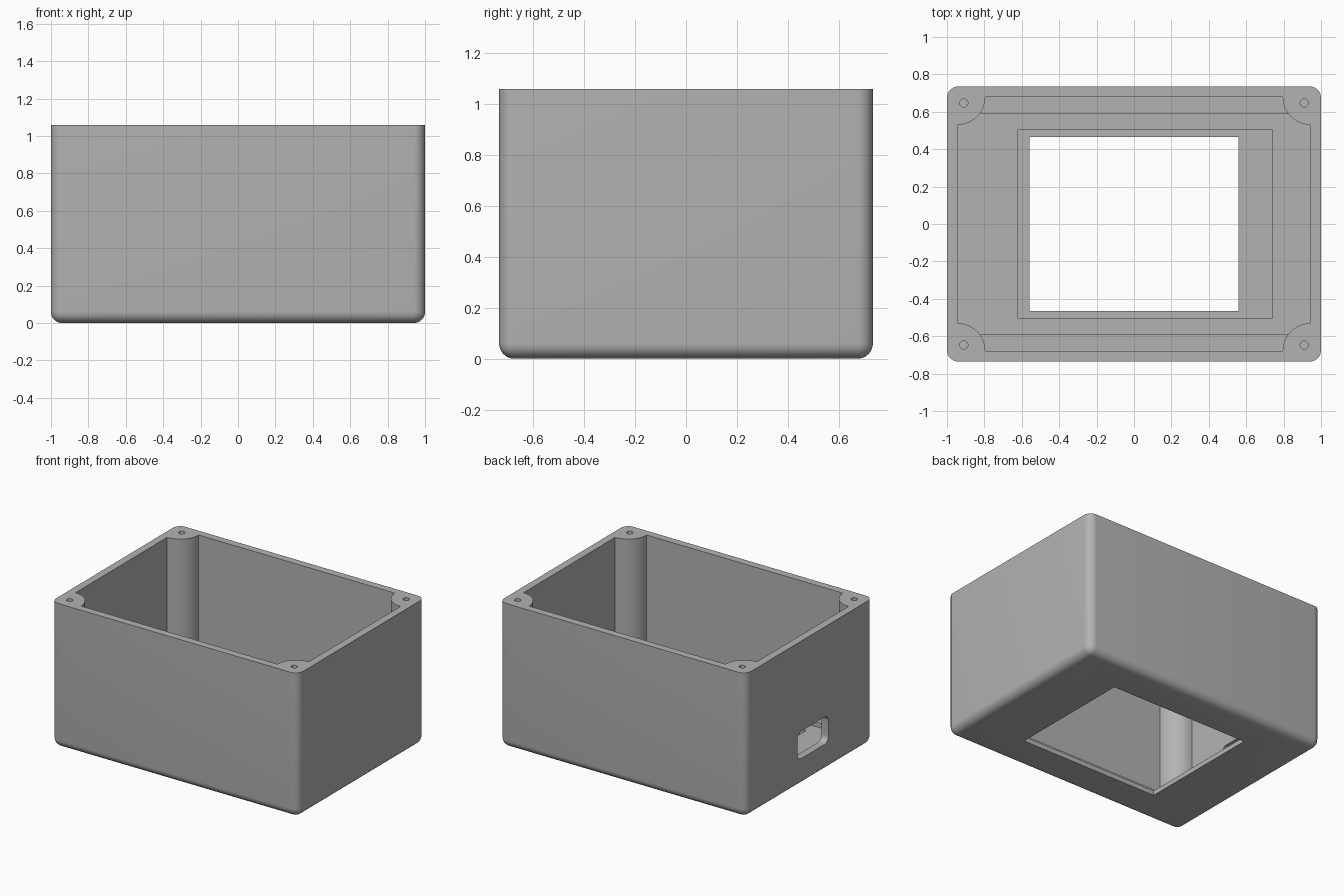
import bpy, bmesh, math

if "Cube" in bpy.data.objects:
    bpy.data.objects.remove(bpy.data.objects["Cube"])

HX, HY, H = 1.0, 0.735, 1.06      # outer half sizes and height
IX, IY = 0.945, 0.68              # inner half sizes
FLOOR, LIP, LEDGE = 0.075, 0.035, 0.11

grey = bpy.data.materials.new("plain grey")
grey.diffuse_color = (0.45, 0.45, 0.45, 1)
grey.use_nodes = True
grey.node_tree.nodes["Principled BSDF"].inputs["Base Color"].default_value = grey.diffuse_color


def make_object(name, bm):
    bmesh.ops.recalc_face_normals(bm, faces=bm.faces)
    mesh = bpy.data.meshes.new(name)
    bm.to_mesh(mesh)
    bm.free()
    mesh.materials.append(grey)
    ob = bpy.data.objects.new(name, mesh)
    bpy.context.collection.objects.link(ob)
    return ob


def box(name, x0, x1, y0, y1, z0, z1, radius=0, pick=None):
    """Box with the edges chosen by pick rounded."""
    bm = bmesh.new()
    bmesh.ops.create_cube(bm, size=1)
    for v in bm.verts:
        v.co = (x0 + (v.co.x + 0.5) * (x1 - x0),
                y0 + (v.co.y + 0.5) * (y1 - y0),
                z0 + (v.co.z + 0.5) * (z1 - z0))
    if radius:
        bmesh.ops.bevel(bm, geom=[e for e in bm.edges if pick(e)], offset=radius,
                        segments=8, profile=0.5, affect='EDGES')
    return make_object(name, bm)


def prism(name, points, z0, z1):
    bm = bmesh.new()
    face = bm.faces.new([bm.verts.new((x, y, z0)) for x, y in points])
    top = bmesh.ops.extrude_face_region(bm, geom=[face])["geom"]
    bmesh.ops.translate(bm, vec=(0, 0, z1 - z0),
                        verts=[g for g in top if isinstance(g, bmesh.types.BMVert)])
    return make_object(name, bm)


def combine(target, tool, operation='DIFFERENCE'):
    mod = target.modifiers.new("combine", 'BOOLEAN')
    mod.operation, mod.object, mod.solver = operation, tool, 'EXACT'
    bpy.context.view_layer.objects.active = target
    bpy.ops.object.modifier_apply(modifier=mod.name)
    bpy.data.objects.remove(tool)


# Outer shell: rounded uprights and base, sharp top rim
body = box("enclosure_body", -HX, HX, -HY, HY, 0, H, 0.06,
           lambda e: not all(v.co.z > H - 0.01 for v in e.verts))

# Cavity with quarter-round screw posts left in the corners
outline = []
for sx, sy, start in ((1, 1, 270), (-1, 1, 360), (-1, -1, 90), (1, -1, 180)):
    for i in range(17):
        a = math.radians(start - 90 * i / 16)
        outline.append((sx * IX + 0.15 * math.cos(a), sy * IY + 0.15 * math.sin(a)))
combine(body, prism("cavity", outline, FLOOR, H + 0.2))

# Low ledges along the front and back walls
for y0, y1 in ((0.59, 0.71), (-0.71, -0.59)):
    combine(body, box("ledge", -0.86, 0.86, y0, y1, 0.05, LEDGE), 'UNION')

# Floor recess and window
combine(body, box("recess", -0.62, 0.74, -0.505, 0.505, LIP, 0.3))
combine(body, box("window", -0.56, 0.56, -0.465, 0.465, -0.1, 0.3))

# Rounded cable opening in the left wall
combine(body, box("cable_opening", -1.1, -0.85, -0.22, 0.14, 0.20, 0.40, 0.045,
                  lambda e: abs(e.verts[0].co.x - e.verts[1].co.x) > 0.1))

# Blind screw holes in the posts
for sx in (-1, 1):
    for sy in (-1, 1):
        ring = [(sx * 0.91 + 0.022 * math.cos(i * math.pi / 12),
                 sy * 0.647 + 0.022 * math.sin(i * math.pi / 12)) for i in range(24)]
        combine(body, prism("screw_hole", ring, H - 0.4, H + 0.1))

bpy.ops.object.select_all(action='DESELECT')
body.select_set(True)
bpy.context.view_layer.objects.active = body
bpy.ops.object.shade_smooth_by_angle(angle=math.radians(30))
